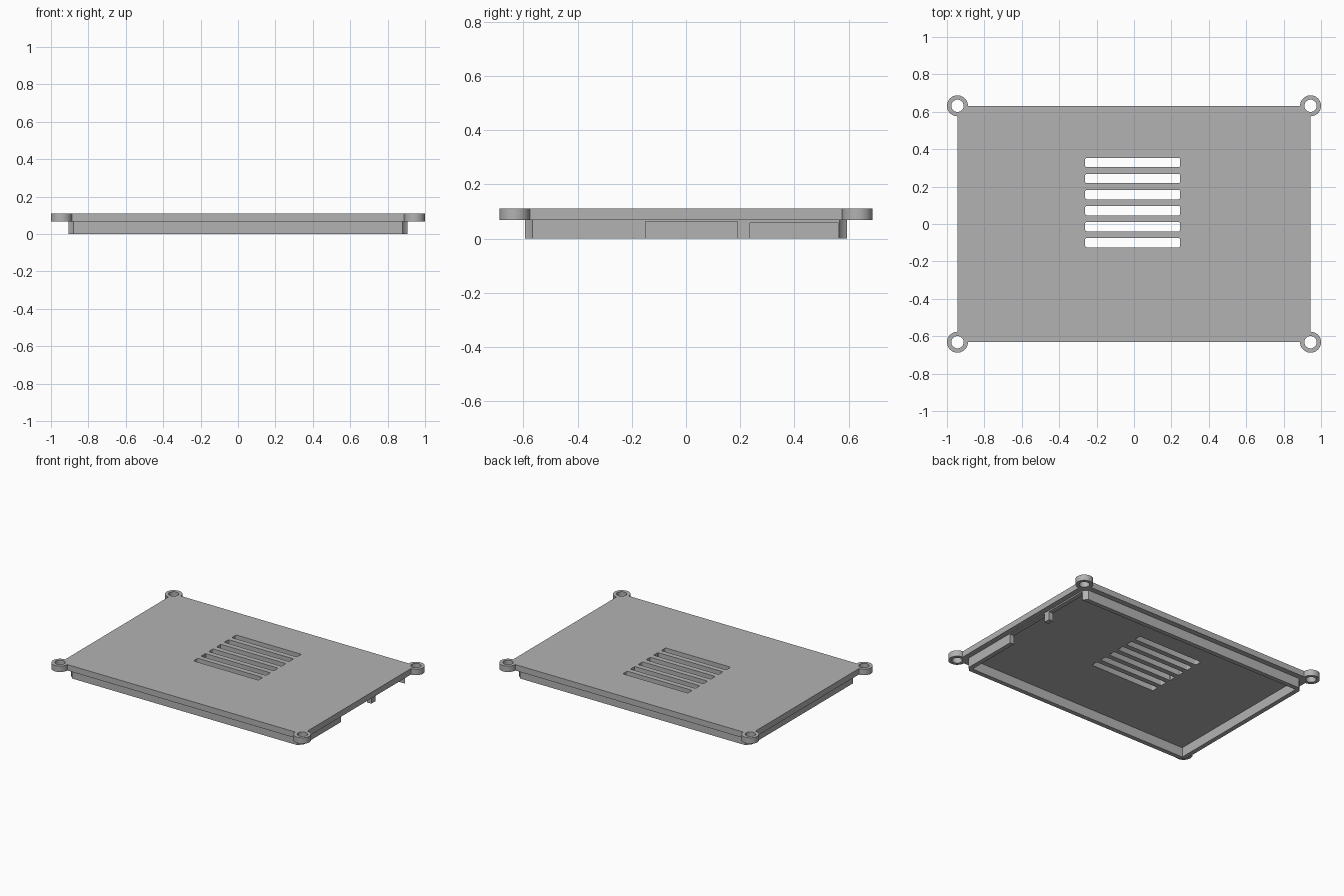
import bpy, bmesh, math

if "Cube" in bpy.data.objects:
    bpy.data.objects.remove(bpy.data.objects["Cube"], do_unlink=True)

CX, CY = 0.944, 0.632        # screw ear centres, also the plate corners
EAR_R, HOLE_R = 0.056, 0.033
PLATE_Z, TOP_Z = 0.068, 0.11
INSET, RELIEF_R, WALL = 0.038, 0.076, 0.032

grey = bpy.data.materials.new("plain grey")
grey.use_nodes = True
colour = (0.45, 0.45, 0.45, 1)
grey.diffuse_color = colour
grey.node_tree.nodes["Principled BSDF"].inputs["Base Color"].default_value = colour


def arc(x, y, r, start, sweep, n):
    """Points along an arc, angles in degrees."""
    angles = [math.radians(start + sweep * i / n) for i in range(n + 1)]
    return [(x + r * math.cos(a), y + r * math.sin(a)) for a in angles]


def corner_outline(r, start, sweep, n):
    """Closed outline with the same arc, turned, at each of the four corners."""
    pts = []
    for k, (sx, sy) in enumerate([(1, -1), (1, 1), (-1, 1), (-1, -1)]):
        pts += arc(sx * CX, sy * CY, r, start + 90 * k, sweep, n)
    return pts


def rounded_rect(x0, x1, y0, y1, r):
    return (arc(x1 - r, y0 + r, r, 270, 90, 3) + arc(x1 - r, y1 - r, r, 0, 90, 3)
            + arc(x0 + r, y1 - r, r, 90, 90, 3) + arc(x0 + r, y0 + r, r, 180, 90, 3))


def rect(x0, x1, y0, y1):
    return [(x0, y0), (x1, y0), (x1, y1), (x0, y1)]


def extrude(name, loops, z0, z1):
    """Fill outlines (the first is outer, the rest are holes) and extrude up."""
    bm = bmesh.new()
    for loop in loops:
        vs = [bm.verts.new((x, y, z0)) for x, y in loop]
        for a, b in zip(vs, vs[1:] + vs[:1]):
            bm.edges.new((a, b))
    bmesh.ops.triangle_fill(bm, use_beauty=True, use_dissolve=False,
                            edges=bm.edges[:], normal=(0, 0, 1))
    new = bmesh.ops.extrude_face_region(bm, geom=bm.faces[:], use_keep_orig=True)
    top = [g for g in new["geom"] if isinstance(g, bmesh.types.BMVert)]
    bmesh.ops.translate(bm, verts=top, vec=(0, 0, z1 - z0))
    bmesh.ops.recalc_face_normals(bm, faces=bm.faces[:])
    mesh = bpy.data.meshes.new(name)
    bm.to_mesh(mesh)
    bm.free()
    mesh.materials.append(grey)
    ob = bpy.data.objects.new(name, mesh)
    bpy.context.collection.objects.link(ob)
    return ob


def activate(ob):
    bpy.ops.object.select_all(action='DESELECT')
    ob.select_set(True)
    bpy.context.view_layer.objects.active = ob


# Lid plate with four screw ears, screw holes and vent slots
holes = [arc(sx * CX, sy * CY, HOLE_R, 0, 352.5, 47) for sx in (-1, 1) for sy in (-1, 1)]
slots = []
for i in range(6):
    y = 0.328 - 0.0856 * i
    slots.append(rounded_rect(-0.261, 0.246, y - 0.0245, y + 0.0245, 0.007))
plate = extrude("lid_plate", [corner_outline(EAR_R, 180, 270, 36)] + holes + slots,
                PLATE_Z, TOP_Z)

# Locating lip under the plate, its corners scooped clear of the screws
a = math.degrees(math.asin(INSET / RELIEF_R))
lx, ly = CX - INSET - WALL, CY - INSET - WALL
lip = extrude("locating_lip", [corner_outline(RELIEF_R, 180 - a, 2 * a - 90, 6),
                               rect(-lx, lx, -ly, ly)], 0, PLATE_Z + 0.006)

# Two connector openings in the lip on the +x side
for y0, y1, height in [(-0.15, 0.19, 0.062), (0.236, ly, 0.058)]:
    cutter = extrude("opening_cutter", [rect(lx - 0.03, CX + 0.05, y0, y1)], -0.05, height)
    cutter.hide_render = True
    activate(lip)
    mod = lip.modifiers.new("opening", 'BOOLEAN')
    mod.operation, mod.solver, mod.object = 'DIFFERENCE', 'EXACT', cutter
    bpy.ops.object.modifier_apply(modifier=mod.name)
    bpy.data.objects.remove(cutter, do_unlink=True)

for ob in (plate, lip):
    activate(ob)
    bpy.ops.object.shade_smooth_by_angle(angle=math.radians(25))
